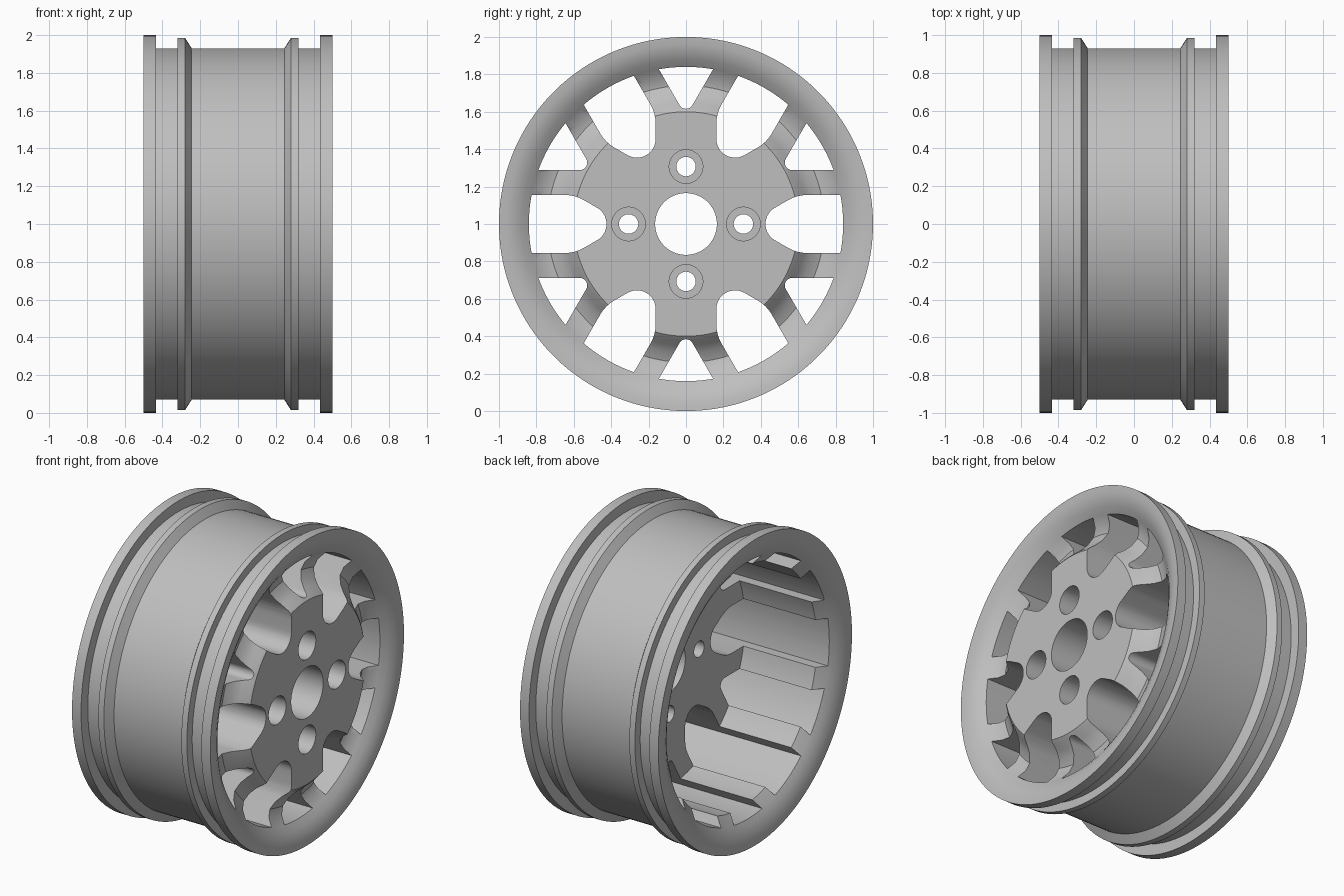
import bpy
import bmesh
from math import sin, cos, pi, asin, radians, tan

if "Cube" in bpy.data.objects:
    bpy.data.objects.remove(bpy.data.objects["Cube"], do_unlink=True)

# One plain metal colour
metal = bpy.data.materials.new("grey_metal")
metal.use_nodes = True
GREY = (0.52, 0.52, 0.52, 1)
metal.diffuse_color = GREY
metal.node_tree.nodes["Principled BSDF"].inputs["Base Color"].default_value = GREY


def skin(bm, rings, cap):
    """Bridge closed loops of vertices, either capped or joined end to end."""
    loops = [[bm.verts.new(p) for p in ring] for ring in rings]
    pairs = list(zip(loops, loops[1:]))
    if cap:
        bm.faces.new(loops[0])
        bm.faces.new(loops[-1])
    else:
        pairs.append((loops[-1], loops[0]))
    for a, b in pairs:
        for i in range(len(a)):
            j = (i + 1) % len(a)
            bm.faces.new((a[i], a[j], b[j], b[i]))


def lathe(bm, profile, steps, y=0, z=0, cap=False):
    """Turn (x, radius) points around an axis parallel to x."""
    turn = [2 * pi * (i + 0.5) / steps for i in range(steps)]
    skin(bm, [[(x, y + r * cos(t), z + r * sin(t)) for t in turn]
              for x, r in profile], cap)


def make(name, bm):
    bmesh.ops.recalc_face_normals(bm, faces=bm.faces)
    mesh = bpy.data.meshes.new(name)
    bm.to_mesh(mesh)
    bm.free()
    mesh.materials.append(metal)
    obj = bpy.data.objects.new(name, mesh)
    bpy.context.collection.objects.link(obj)
    obj.location.z = 1
    return obj


def window(half_width, apex, tip_radius, outer=0.84):
    """Half outline of a spoke opening, mirrored: (radial, sideways) points."""
    side = []
    for k in range(8):                      # rounded inner tip
        t = radians(120) + radians(60) * (7 - k) / 7
        side.append((apex + tip_radius * (2 + cos(t)), tip_radius * sin(t)))
    bend = apex + half_width / tan(radians(30))
    if bend < outer * 0.9:                  # soft bend into parallel sides
        p, q = (bend - 0.05, half_width - 0.05 * tan(radians(30))), (bend + 0.05, half_width)
        for k in range(5):
            s = k / 4
            side.append(((1 - s) ** 2 * p[0] + 2 * s * (1 - s) * bend + s * s * q[0],
                         (1 - s) ** 2 * p[1] + 2 * s * (1 - s) * half_width + s * s * q[1]))
    edge = asin(half_width / outer)         # arc along the barrel
    for k in range(6):
        t = edge * (1 - k / 6)
        side.append((outer * cos(t), outer * sin(t)))
    return side + [(outer, 0)] + [(a, -b) for a, b in reversed(side[1:])]


# Wheel body: hub, dished spoke face, lips, humps and barrel in one section
face = [(0.5, 0.165), (0.5, 0.6), (0.483, 0.62), (0.447, 0.65), (0.412, 0.69),
        (0.39, 0.74), (0.4, 0.79), (0.438, 0.84), (0.467, 0.88), (0.487, 0.92),
        (0.497, 0.96), (0.5, 1)]
outside = [(0.435, 1), (0.435, 0.93), (0.32, 0.93), (0.32, 0.985),
           (0.28, 0.985), (0.245, 0.93)]
rear = [(-0.5, 1), (-0.497, 0.96), (-0.488, 0.92), (-0.472, 0.88), (-0.448, 0.84),
        (-0.4, 0.78), (0.12, 0.78), (0.12, 0.165)]
section = face + outside + [(-x, r) for x, r in reversed(outside)] + rear
bm = bmesh.new()
lathe(bm, section, 144)
wheel = make("wheel_rim", bm)

# Cutters: six wide and six narrow openings, four stepped bolt holes
bm = bmesh.new()
for i in range(12):
    shape = window(0.145, 0.576, 0.04) if i % 2 else window(0.155, 0.325, 0.1)
    c, s = cos(i * pi / 6), sin(i * pi / 6)
    skin(bm, [[(x, a * c - b * s, a * s + b * c) for a, b in shape]
              for x in (-0.6, 0.6)], True)
for i in range(4):
    lathe(bm, [(0, 0.052), (0.3, 0.052), (0.3, 0.09), (0.6, 0.09)], 32,
          0.307 * cos(i * pi / 2), 0.307 * sin(i * pi / 2), True)
cutter = make("opening_cutter", bm)
cutter.hide_render = True

cut = wheel.modifiers.new("openings", "BOOLEAN")
cut.operation = "DIFFERENCE"
cut.solver = "EXACT"
cut.object = cutter

bpy.ops.object.select_all(action="DESELECT")
wheel.select_set(True)
bpy.context.view_layer.objects.active = wheel
bpy.ops.object.modifier_apply(modifier=cut.name)
bpy.data.objects.remove(cutter, do_unlink=True)
bpy.ops.object.shade_smooth_by_angle(angle=radians(28))
